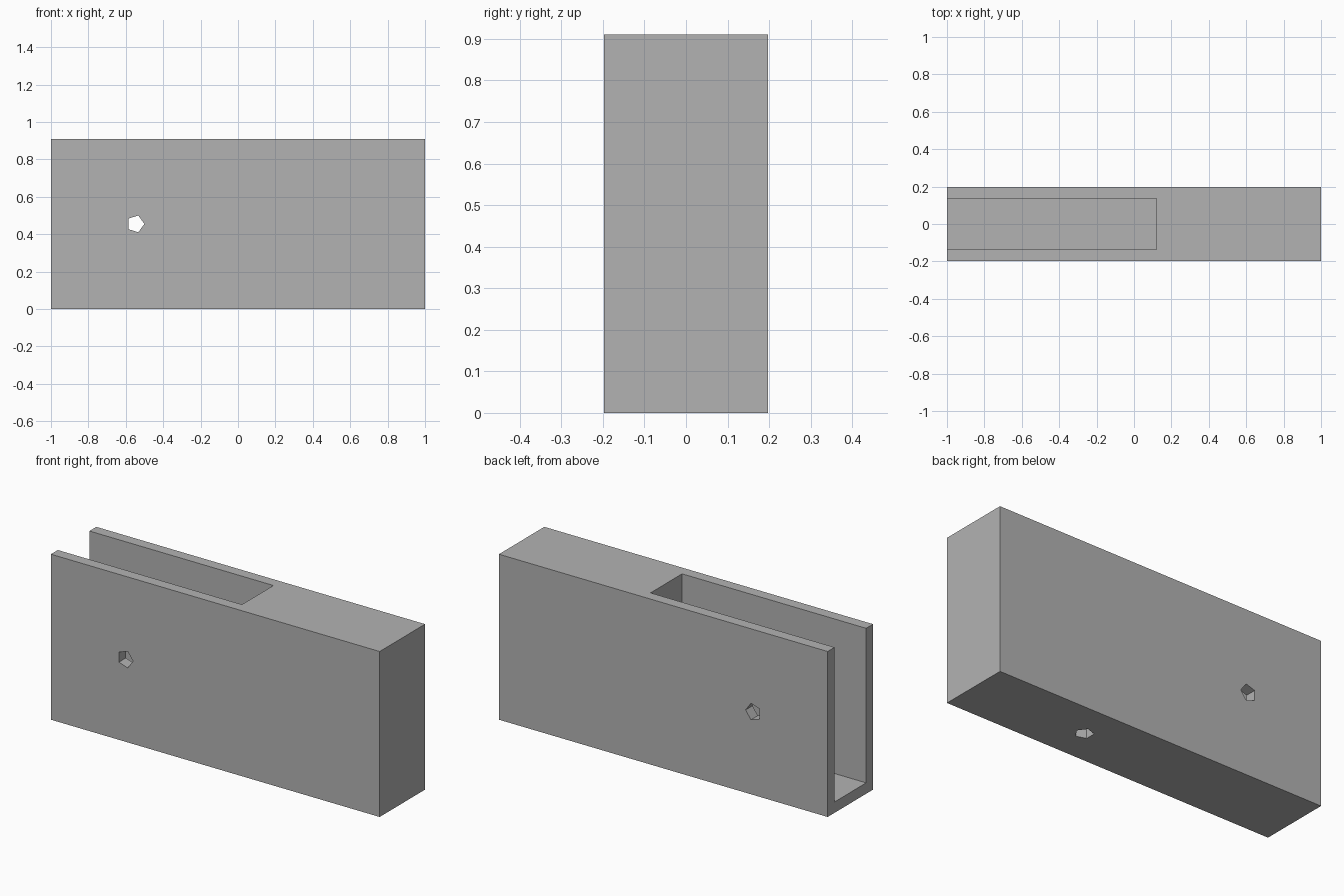
import bpy, bmesh
from math import pi
from mathutils import Matrix, Vector

cube = bpy.data.objects.get("Cube")
if cube:
    bpy.data.objects.remove(cube, do_unlink=True)

LENGTH, WIDTH, HEIGHT = 2.0, 0.394, 0.91
WALL, SLOT_END = 0.06, 0.12
HOLE_RADIUS = 0.0475

grey = bpy.data.materials.new("plain grey")
grey.use_nodes = True
grey.diffuse_color = (0.45, 0.45, 0.45, 1)
grey.node_tree.nodes["Principled BSDF"].inputs["Base Color"].default_value = grey.diffuse_color


def add_object(name, bm):
    mesh = bpy.data.meshes.new(name)
    bmesh.ops.recalc_face_normals(bm, faces=bm.faces)
    bm.to_mesh(mesh)
    bm.free()
    mesh.materials.append(grey)
    obj = bpy.data.objects.new(name, mesh)
    bpy.context.collection.objects.link(obj)
    return obj


def box(name, low, high):
    low, high = Vector(low), Vector(high)
    bm = bmesh.new()
    place = Matrix.Translation((low + high) / 2) @ Matrix.Diagonal((*(high - low), 1))
    bmesh.ops.create_cube(bm, size=1, matrix=place)
    return add_object(name, bm)


def pentagon_prism(name, centre, depth, tilt):
    # One corner of the pentagon points along +x
    bm = bmesh.new()
    place = (Matrix.Translation(centre) @ Matrix.Rotation(tilt, 4, 'X')
             @ Matrix.Rotation(-pi / 2, 4, 'Z'))
    bmesh.ops.create_cone(bm, cap_ends=True, segments=5, radius1=HOLE_RADIUS,
                          radius2=HOLE_RADIUS, depth=depth, matrix=place)
    # Turn the prism about its own axis so its corner reaches +x
    axis = place.to_3x3() @ Vector((0, 0, 1))
    tip = max(bm.verts, key=lambda v: v.co.x)
    arm = tip.co - Vector(centre)
    arm -= axis * arm.dot(axis)
    turn = arm.rotation_difference(Vector((1, 0, 0))).to_matrix()
    bmesh.ops.rotate(bm, verts=bm.verts, cent=centre, matrix=turn)
    return add_object(name, bm)


# Solid block
body = box("slotted_block", (-LENGTH / 2, -WIDTH / 2, 0), (LENGTH / 2, WIDTH / 2, HEIGHT))

# Slot open at the top and one end, cross hole through both walls, blind hole below
side = WIDTH / 2 - WALL
cutters = [
    box("slot_cutter", (-LENGTH, -side, WALL), (SLOT_END, side, HEIGHT * 2)),
    pentagon_prism("cross_hole_cutter", (-0.548, 0, HEIGHT / 2), WIDTH * 2, pi / 2),
    pentagon_prism("bottom_hole_cutter", (0.31, 0, 0), HEIGHT, 0),
]
for cutter in cutters:
    cut = body.modifiers.new(cutter.name, 'BOOLEAN')
    cut.operation = 'DIFFERENCE'
    cut.solver = 'EXACT'
    cut.object = cutter

# Apply the cuts and discard the cutters
bpy.context.view_layer.update()
result = bpy.data.meshes.new_from_object(body.evaluated_get(bpy.context.evaluated_depsgraph_get()))
body.modifiers.clear()
body.data = result
for cutter in cutters:
    bpy.data.objects.remove(cutter, do_unlink=True)
